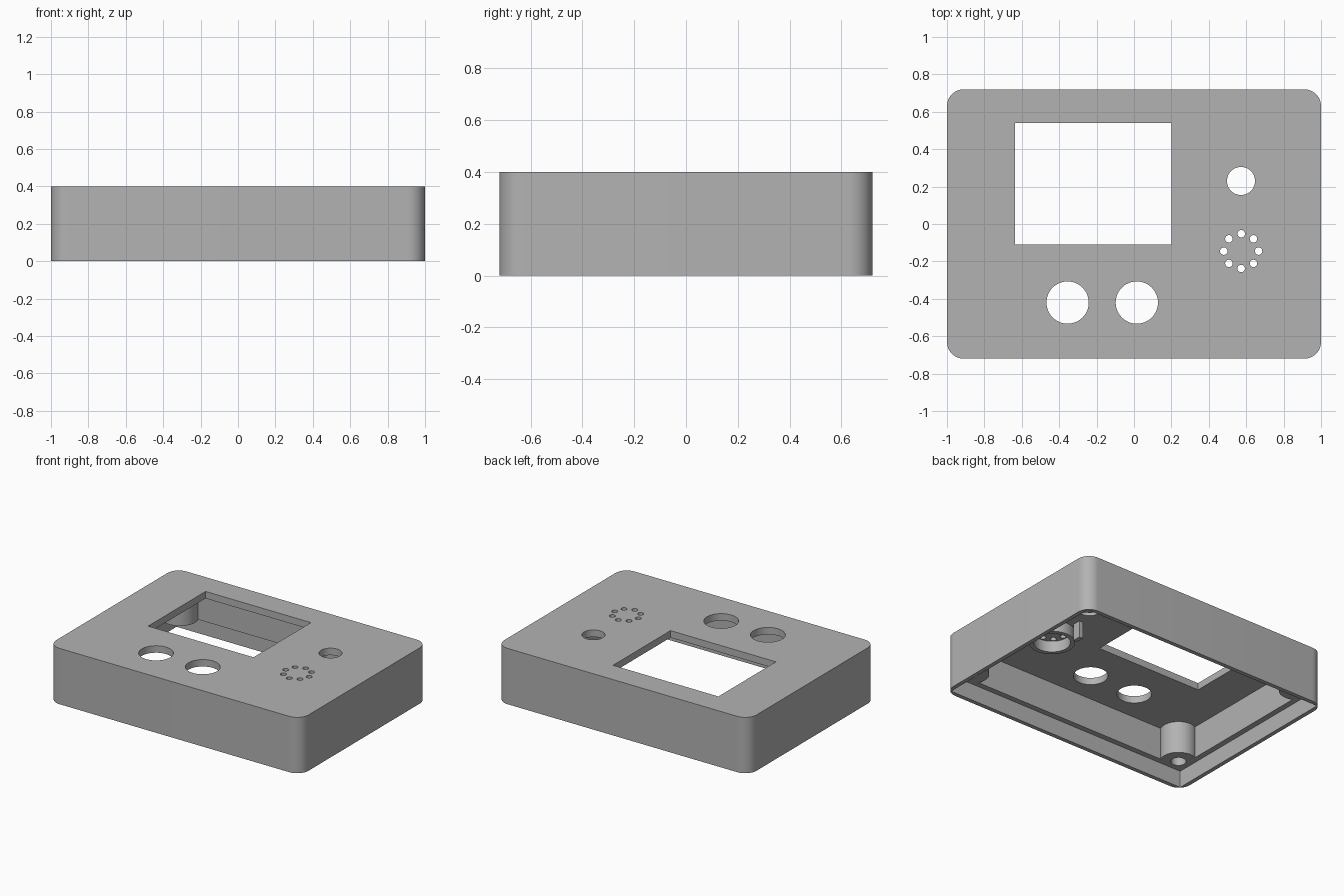
import bpy, bmesh
from math import cos, sin, pi, radians

if "Cube" in bpy.data.objects:
    bpy.data.objects.remove(bpy.data.objects["Cube"], do_unlink=True)

grey = bpy.data.materials.new("plain grey")
grey.use_nodes = True
colour = (0.45, 0.45, 0.45, 1)
grey.diffuse_color = colour
grey.node_tree.nodes["Principled BSDF"].inputs["Base Color"].default_value = colour


def prism(name, outline, z0, z1):
    """Extrude a flat outline from z0 up to z1."""
    bm = bmesh.new()
    face = bm.faces.new([bm.verts.new((x, y, z0)) for x, y in outline])
    top = bmesh.ops.extrude_face_region(bm, geom=[face])
    verts = [v for v in top["geom"] if isinstance(v, bmesh.types.BMVert)]
    bmesh.ops.translate(bm, verts=verts, vec=(0, 0, z1 - z0))
    bmesh.ops.recalc_face_normals(bm, faces=bm.faces)
    mesh = bpy.data.meshes.new(name)
    bm.to_mesh(mesh)
    bm.free()
    mesh.materials.append(grey)
    ob = bpy.data.objects.new(name, mesh)
    bpy.context.collection.objects.link(ob)
    return ob


def rect(x0, x1, y0, y1):
    return [(x0, y0), (x1, y0), (x1, y1), (x0, y1)]


def circle(x, y, r, n=48):
    return [(x + r * cos(2 * pi * i / n), y + r * sin(2 * pi * i / n)) for i in range(n)]


def rounded(hx, hy, r, n=12):
    pts = []
    for k, (sx, sy) in enumerate([(1, 1), (-1, 1), (-1, -1), (1, -1)]):
        for i in range(n + 1):
            a = (k + i / n) * pi / 2
            pts.append((sx * (hx - r) + r * cos(a), sy * (hy - r) + r * sin(a)))
    return pts


def combine(target, tool, operation):
    """Apply one boolean and remove the tool."""
    mod = target.modifiers.new("cut", "BOOLEAN")
    mod.operation, mod.solver, mod.object = operation, "EXACT", tool
    bpy.ops.object.select_all(action="DESELECT")
    bpy.context.view_layer.objects.active = target
    target.select_set(True)
    bpy.ops.object.modifier_apply(modifier=mod.name)
    bpy.data.objects.remove(tool, do_unlink=True)


def cut(target, outline, z0, z1):
    combine(target, prism("cutter", outline, z0, z1), "DIFFERENCE")


LEDGE, CEILING, TOP = 0.12, 0.35, 0.4
corners = [(sx * 0.88, sy * 0.6) for sx in (-1, 1) for sy in (-1, 1)]

# Inner cavity, kept clear of the corner screw posts
cavity = prism("cavity", rect(-0.93, 0.93, -0.65, 0.65), LEDGE - 0.05, CEILING)
for x, y in corners:
    cut(cavity, circle(x, y, 0.12), 0, TOP)

# Outer shell, hollowed out with a recess for the base plate
shell = prism("enclosure_shell", rounded(1, 0.72, 0.09), 0, TOP)
combine(shell, cavity, "DIFFERENCE")
cut(shell, rect(-0.97, 0.97, -0.69, 0.69), -0.1, LEDGE)

# Screw holes in the posts
for x, y in corners:
    cut(shell, circle(x, y, 0.05, 32), 0, 0.3)

# Display window, two large holes and one small hole
cut(shell, rect(-0.635, 0.2, -0.11, 0.54), 0.3, 0.5)
for x, y, r in [(-0.355, -0.42, 0.113), (0.015, -0.42, 0.113), (0.572, 0.23, 0.075)]:
    cut(shell, circle(x, y, r), 0.3, 0.5)

# Ring of sound holes
SX, SY = 0.573, -0.145
for i in range(8):
    a = pi / 2 + i * pi / 4
    cut(shell, circle(SX + 0.093 * cos(a), SY + 0.093 * sin(a), 0.02, 20), 0.3, 0.5)

# Sounder holder under the sound holes, and a rib beside it
holder = prism("sounder_holder", circle(SX, SY, 0.15, 32), 0.27, CEILING + 0.01)
cut(holder, circle(SX, SY, 0.12, 32), 0.2, 0.5)
rib = prism("holder_rib", rect(0.5, 0.53, 0.02, 0.08), 0.23, CEILING + 0.01)

bpy.ops.object.select_all(action="DESELECT")
for ob in (shell, holder, rib):
    ob.select_set(True)
bpy.context.view_layer.objects.active = shell
bpy.ops.object.shade_smooth_by_angle(angle=radians(30))
